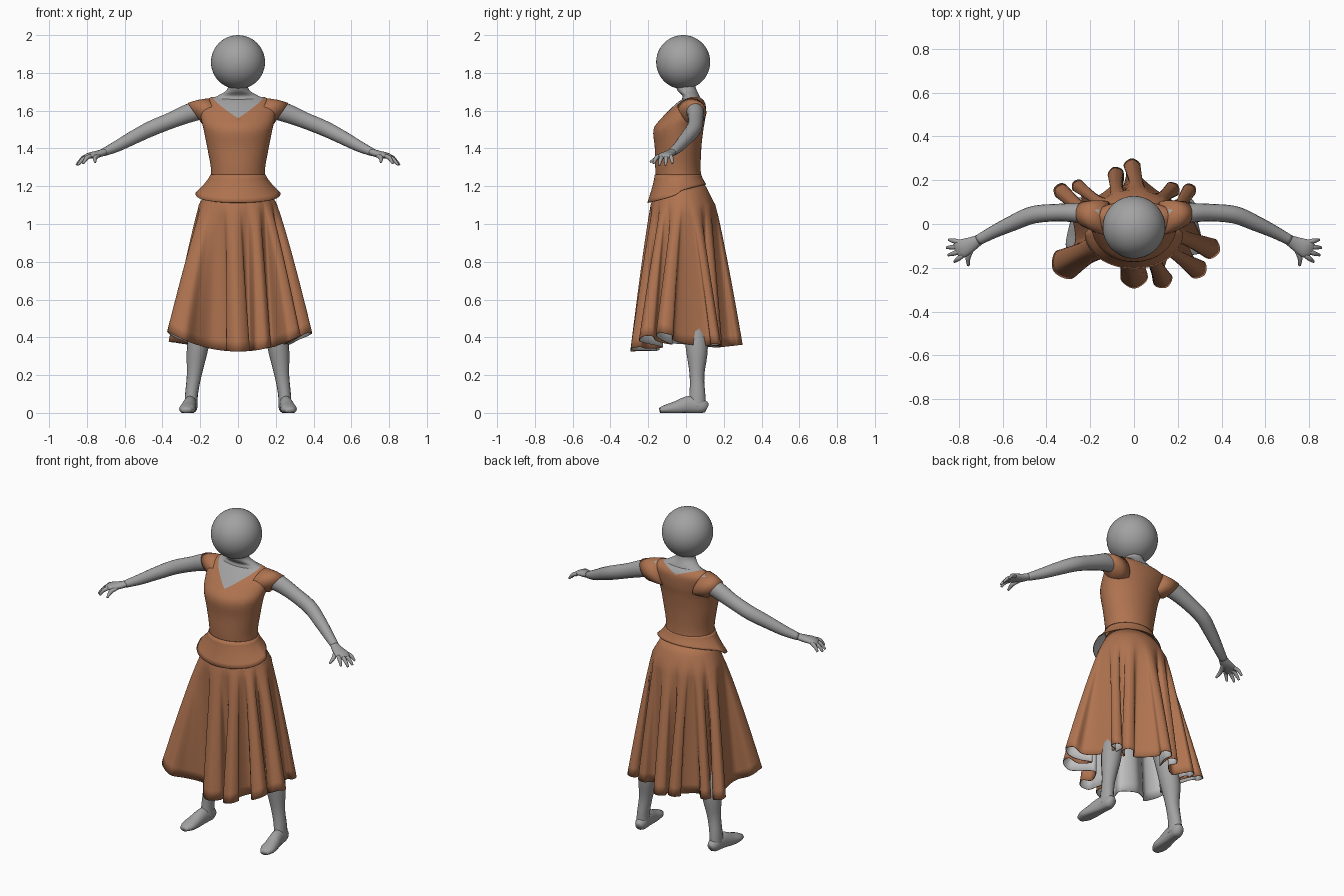
import bpy, bmesh
from math import sin, cos, pi, atan2
from mathutils import Vector

cube = bpy.data.objects.get("Cube")
if cube:
    bpy.data.objects.remove(cube)


def material(name, r, g, b):
    m = bpy.data.materials.new(name)
    m.use_nodes = True
    m.diffuse_color = (r, g, b, 1)
    shader = m.node_tree.nodes["Principled BSDF"]
    shader.inputs["Base Color"].default_value = (r, g, b, 1)
    shader.inputs["Roughness"].default_value = 0.7
    return m


SKIN = material("grey_skin", 0.36, 0.36, 0.36)
DRESS = material("brown_cloth", 0.43, 0.172, 0.08)
LINING = material("pale_lining", 0.52, 0.52, 0.52)


def spline(pts, n, closed=False):
    """Catmull-Rom curve through points of any dimension."""
    pts = [Vector(p) for p in pts]
    k = len(pts)
    at = (lambda i: pts[i % k]) if closed else (lambda i: pts[max(0, min(k - 1, i))])
    out = []
    for i in range(k if closed else k - 1):
        a, b, c, d = (at(i + j) for j in (-1, 0, 1, 2))
        for s in range(n):
            t = s / n
            out.append(b + (c - a) * (t / 2) + (a * 2 - b * 5 + c * 4 - d) * (t * t / 2)
                       + (b * 3 - a - c * 3 + d) * (t ** 3 / 2))
    return out if closed else out + [pts[-1]]


def ring(centre, u, v, n):
    c, u, v = Vector(centre), Vector(u), Vector(v)
    return [c + u * cos(2 * pi * i / n) + v * sin(2 * pi * i / n) for i in range(n)]


def loft(name, rings, mats, capped=True, cut=None):
    """Skin a list of equal rings; cut may edit the mesh before it is stored."""
    bm = bmesh.new()
    rows = [[bm.verts.new(p) for p in r] for r in rings]
    n = len(rows[0])
    for a, b in zip(rows, rows[1:]):
        for j in range(n):
            k = (j + 1) % n
            bm.faces.new((a[j], b[j], b[k], a[k]))
    if capped:
        bm.faces.new(rows[0])
        bm.faces.new(rows[-1])
        bmesh.ops.recalc_face_normals(bm, faces=bm.faces)
    if cut:
        cut(bm)
    for f in bm.faces:
        f.smooth = True
    me = bpy.data.meshes.new(name)
    bm.to_mesh(me)
    bm.free()
    ob = bpy.data.objects.new(name, me)
    bpy.context.collection.objects.link(ob)
    for m in mats:
        me.materials.append(m)
    return ob


def tube(name, pts, side=1, ref=(0, 0, 1), floor=False, n=16, steps=4):
    """Limb along (x, y, z, half width, half height) points."""
    path = spline(pts, steps)
    rings = []
    for i, p in enumerate(path):
        t = (path[min(i + 1, len(path) - 1)] - path[max(i - 1, 0)]).to_3d().normalized()
        u = t.cross(Vector(ref)).normalized()
        v = u.cross(t)
        r = ring(p.to_3d(), u * p[3], v * p[4], n)
        rings.append([Vector((q.x * side, q.y, max(q.z, 0) if floor else q.z)) for q in r])
    return loft(name, rings, [SKIN])


def line_inside(ob):
    m = ob.modifiers.new("cloth", "SOLIDIFY")
    m.thickness = 0.004
    m.offset = -1
    m.material_offset = 1


# Head, and neck flaring into the shoulders
bpy.ops.mesh.primitive_uv_sphere_add(segments=48, ring_count=24, radius=0.143,
                                     location=(0, -0.015, 1.857))
head = bpy.context.object
head.name = "head"
head.data.materials.append(SKIN)
bpy.ops.object.shade_smooth()
neck = [(1.6, 0.025, 0.15, 0.07), (1.66, 0.028, 0.135, 0.05), (1.68, 0.025, 0.105, 0.045),
        (1.7, 0.01, 0.07, 0.05), (1.722, 0, 0.054, 0.052), (1.77, -0.01, 0.05, 0.05)]
loft("neck", [ring((0, y, z), (w, 0, 0), (0, d, 0), 32) for z, y, w, d in spline(neck, 4)], [SKIN])


# Bodice with a V neckline cut into it
def neckline(bm):
    point = Vector((0, -0.13, 1.56))
    normals = [Vector((-0.45 * s, -0.33, 1)) for s in (1, -1)]
    for no in normals:
        bmesh.ops.bisect_plane(bm, geom=bm.verts[:] + bm.edges[:] + bm.faces[:],
                               plane_co=point, plane_no=no)
    for f in bm.faces:
        c = f.calc_center_median() - point
        f.material_index = int(all(c.dot(no) > 0 for no in normals))


# Each row: height, back-front centre, half width, half depth
chest = [(1.18, -0.03, 0.15, 0.12), (1.28, -0.042, 0.142, 0.12), (1.4, -0.042, 0.162, 0.123),
         (1.5, -0.04, 0.182, 0.132), (1.56, -0.014, 0.196, 0.116), (1.62, 0.017, 0.2, 0.088),
         (1.65, 0.03, 0.185, 0.066), (1.672, 0.035, 0.14, 0.038)]
loft("bodice", [ring((0, y, z), (w, 0, 0), (0, d, 0), 48) for z, y, w, d in spline(chest, 4)],
     [DRESS, SKIN], cut=neckline)

# Peplum flaring at the front and sides, hugging the skirt behind
N = 64
rows = []
for i in range(7):
    t = i / 6
    e = t ** 1.3
    row = []
    for j in range(N):
        a = 2 * pi * j / N
        s = sin(a)
        front, back = max(0, -s), max(0, s)
        low = 1.165 - 0.052 * front ** 0.7 + 0.045 * back ** 0.6
        row.append(Vector(((0.146 + (0.079 - 0.05 * back ** 0.6) * e) * cos(a),
                           -0.042 + (0.123 + (0.04 - 0.014 * back) * e) * s,
                           1.262 + (low - 1.262) * t)))
    rows.append(row)
line_inside(loft("peplum", rows, [DRESS, LINING], capped=False))

# Pleated skirt: each fold is a hem tip (x, y, half width), counterclockwise
folds = [(0.392, -0.125, 0.047), (0.28, 0.17, 0.03), (0.2, 0.18, 0.036), (-0.01, 0.3, 0.038),
         (-0.095, 0.26, 0.036), (-0.28, 0.19, 0.03), (-0.365, 0.165, 0.035),
         (-0.368, -0.215, 0.072), (0, -0.295, 0.062), (0.15, -0.29, 0.045), (0.325, -0.23, 0.045)]
angles = [atan2(y, x) % (2 * pi) for x, y, w in folds]
angles[0] -= 2 * pi
gaps = [(a + b) / 2 for a, b in zip(angles, angles[1:] + [angles[0] + 2 * pi])]
control = []
for i, (x, y, w) in enumerate(folds):
    start = gaps[i - 1] - (2 * pi if i == 0 else 0)
    tip = Vector((x, y))
    d = tip.normalized()
    p = Vector((-d.y, d.x))
    outline = [tip - d * w * 1.9 - p * w * 0.75, tip - d * w * 0.7 - p * w, tip,
               tip - d * w * 0.7 + p * w, tip - d * w * 1.9 + p * w * 0.75,
               Vector((0.275 * cos(gaps[i]), 0.165 * sin(gaps[i])))]
    for k, q in enumerate(outline):
        a = start + (gaps[i] - start) * (k + 1) / 6
        control.append((q.x, q.y, cos(a), sin(a)))
hem = spline(control, 6, closed=True)
hip, waist = [], []
for h in hem:
    b = Vector((h[2], h[3])).normalized()
    waist.append(Vector((0.14 * b.x, -0.028 + 0.117 * b.y, 1.23)))
    hip.append(Vector((0.208 * b.x, -0.016 + 0.172 * b.y, 1.1)))
rows = [waist, [a.lerp(b, 0.55) for a, b in zip(waist, hip)]]
for i in range(15):
    t = i / 14
    row = []
    for h, top in zip(hem, hip):
        # Hem rises toward the sides, more so in front
        rise = 0.11 * min(1, abs(h[0]) / 0.38) ** 2 * max(0.3, min(1, 0.65 - 2 * h[1]))
        low = 0.325 + rise + max(0, h[1]) * 0.12
        f = t ** 0.88
        row.append(Vector((top.x + (h[0] - top.x) * f, top.y + (h[1] - top.y) * f,
                           1.1 + (low - 1.1) * t)))
    rows.append(row)
line_inside(loft("skirt", rows, [DRESS, LINING], capped=False))

# Limbs, built once per side
fingers = {"index": (0.82, -0.172, 1.32), "middle": (0.848, -0.142, 1.312),
           "ring": (0.855, -0.108, 1.312), "little": (0.845, -0.072, 1.322)}
for side, s in (("left", 1), ("right", -1)):
    # Cap sleeve
    sleeve = [ring((x * s, y, z), (0, d, 0), (vx * s, 0, vz), 32) for x, y, z, d, vx, vz in (
        (0.125, 0.026, 1.592, 0.08, 0.03, 0.074), (0.18, 0.036, 1.59, 0.072, 0.034, 0.067),
        (0.228, 0.046, 1.585, 0.058, 0.038, 0.056))]
    loft(side + "_sleeve", sleeve, [DRESS])
    # Arm and hand
    tube(side + "_arm", [(0.15, 0.04, 1.615, 0.05, 0.05), (0.25, 0.05, 1.59, 0.045, 0.05),
                         (0.35, 0.052, 1.55, 0.04, 0.043), (0.46, 0.042, 1.505, 0.04, 0.041),
                         (0.55, 0.006, 1.46, 0.036, 0.037), (0.64, -0.036, 1.412, 0.029, 0.03),
                         (0.71, -0.073, 1.38, 0.024, 0.021)], s)
    tube(side + "_palm", [(0.69, -0.062, 1.389, 0.02, 0.018), (0.735, -0.088, 1.372, 0.031, 0.019),
                          (0.785, -0.112, 1.362, 0.042, 0.016), (0.81, -0.123, 1.352, 0.034, 0.009)], s)
    for i, (name, tip) in enumerate(fingers.items()):
        end = Vector(tip)
        base = Vector((0.782 + 0.004 * i, -0.143 + 0.02 * i, 1.36))
        mid = base.lerp(end, 0.55) + Vector((0, 0, 0.01))
        tube(side + "_" + name + "_finger", [(*base, 0.011, 0.011), (*mid, 0.011, 0.011),
                                             (*end, 0.006, 0.006)], s, n=10)
    tube(side + "_thumb", [(0.735, -0.1, 1.368, 0.014, 0.013), (0.757, -0.15, 1.35, 0.012, 0.012),
                           (0.756, -0.19, 1.328, 0.006, 0.006)], s, n=10)
    # Leg and foot
    tube(side + "_leg", [(0.09, 0, 1, 0.085, 0.09), (0.135, 0.01, 0.75, 0.075, 0.08),
                         (0.18, 0.035, 0.52, 0.056, 0.058), (0.213, 0.057, 0.35, 0.057, 0.059),
                         (0.232, 0.058, 0.2, 0.039, 0.039), (0.246, 0.06, 0.1, 0.034, 0.042),
                         (0.249, 0.058, 0.03, 0.035, 0.048)], s, ref=(0, 1, 0))
    tube(side + "_foot", [(0.244, 0.11, 0.025, 0.02, 0.024), (0.247, 0.085, 0.034, 0.033, 0.04),
                          (0.254, 0.02, 0.04, 0.035, 0.05), (0.264, -0.05, 0.026, 0.041, 0.037),
                          (0.27, -0.1, 0.02, 0.042, 0.026), (0.275, -0.138, 0.014, 0.024, 0.014)],
         s, floor=True)
